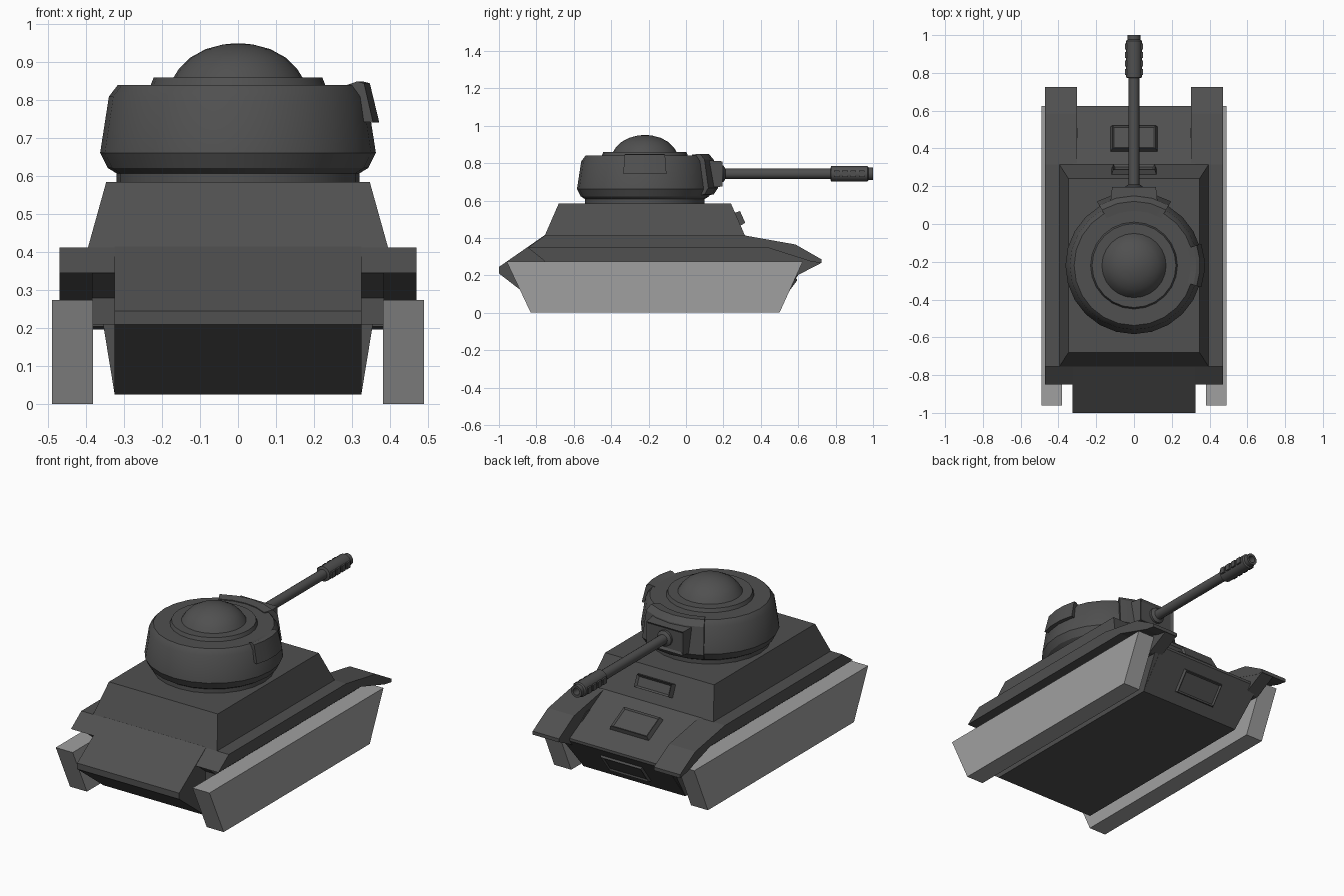
import bpy, bmesh
from math import radians, cos, sin, atan2
from mathutils import Matrix, Vector

if "Cube" in bpy.data.objects:
    bpy.data.objects.remove(bpy.data.objects["Cube"])


def material(name, v):
    m = bpy.data.materials.new(name)
    m.diffuse_color = (v, v, v, 1)
    m.use_nodes = True
    m.node_tree.nodes["Principled BSDF"].inputs["Base Color"].default_value = m.diffuse_color
    return m


DARK = material("dark_grey", 0.08)
LIGHT = material("light_grey", 0.35)


def finish(bm, name, mat=DARK, smooth=False):
    bmesh.ops.recalc_face_normals(bm, faces=bm.faces)
    me = bpy.data.meshes.new(name)
    bm.to_mesh(me)
    bm.free()
    ob = bpy.data.objects.new(name, me)
    bpy.context.collection.objects.link(ob)
    me.materials.append(mat)
    if smooth:
        bpy.context.view_layer.objects.active = ob
        ob.select_set(True)
        bpy.ops.object.shade_smooth_by_angle(angle=radians(30))
        ob.select_set(False)
    return ob


def prism(name, profile, x0, x1, mat=DARK, mirror=False):
    """Extrude a (y, z) side profile from x0 to x1."""
    bm = bmesh.new()
    f = bm.faces.new([bm.verts.new((x0, y, z)) for y, z in profile])
    r = bmesh.ops.extrude_face_region(bm, geom=[f])
    vs = [v for v in r["geom"] if isinstance(v, bmesh.types.BMVert)]
    bmesh.ops.translate(bm, verts=vs, vec=(x1 - x0, 0, 0))
    ob = finish(bm, name, mat)
    if mirror:
        ob.modifiers.new("mirror", 'MIRROR')
    return ob


def frustum(name, bottom, top):
    """Each end is (half width, y back, y front, z)."""
    bm = bmesh.new()
    rings = [[bm.verts.new(p) for p in
              ((-w, a, z), (w, a, z), (w, b, z), (-w, b, z))]
             for w, a, b, z in (bottom, top)]
    lo, hi = rings
    bm.faces.new(lo)
    bm.faces.new(hi)
    for i in range(4):
        j = (i + 1) % 4
        bm.faces.new((lo[i], lo[j], hi[j], hi[i]))
    return finish(bm, name)


def revolve(name, profile, segs, centre, along_y=False):
    """Full lathe of (radius, height) points, ends capped."""
    bm = bmesh.new()
    rings = []
    for r, h in profile:
        rings.append([bm.verts.new((r * cos(radians(360 * i / segs)),
                                    r * sin(radians(360 * i / segs)), h))
                      for i in range(segs)])
    for a, b in zip(rings, rings[1:]):
        for i in range(segs):
            j = (i + 1) % segs
            bm.faces.new((a[i], a[j], b[j], b[i]))
    bm.faces.new(rings[0])
    bm.faces.new(rings[-1])
    if along_y:
        bm.transform(Matrix.Rotation(radians(-90), 4, 'X'))
    bm.transform(Matrix.Translation(centre))
    return finish(bm, name, smooth=True)


def arc_block(name, section, mid, half, steps):
    """Sweep a closed (radius, z) section around the turret axis."""
    bm = bmesh.new()
    rows = []
    for k in range(steps + 1):
        a = radians(mid - half + 2 * half * k / steps)
        rows.append([bm.verts.new((r * cos(a), TY + r * sin(a), z))
                     for r, z in section])
    n = len(section)
    for p, q in zip(rows, rows[1:]):
        for i in range(n):
            j = (i + 1) % n
            bm.faces.new((p[i], p[j], q[j], q[i]))
    bm.faces.new(rows[0])
    bm.faces.new(rows[-1])
    return finish(bm, name, smooth=True)


def plate(name, centre, size, tilt, taper=0.85, inset=0.0, depth=0.0):
    """Tapered plate with an optional recessed panel in its outer face."""
    bm = bmesh.new()
    bmesh.ops.create_cube(bm, size=1)
    for v in bm.verts:
        s = taper if v.co.z > 0 else 1
        v.co = Vector((v.co.x * size[0] * s, v.co.y * size[1] * s, v.co.z * size[2]))
    if inset:
        bm.normal_update()
        top = max(bm.faces, key=lambda f: f.calc_center_median().z)
        bmesh.ops.inset_region(bm, faces=[top], thickness=inset, depth=-depth)
    bm.transform(Matrix.Translation(centre) @ Matrix.Rotation(radians(tilt), 4, 'X'))
    return finish(bm, name)


# Tracks
prism("tracks", [(-.96, .275), (.625, .275), (.50, 0), (-.83, 0)], .382, .49, LIGHT, True)

# Hull core, lower hull and sponsons
prism("hull_core", [(-1, .245), (-.755, .415), (.315, .415), (.625, .25), (.625, .235),
                    (.47, .025), (-.76, .025), (-1, .21)], -.325, .325)
frustum("lower_hull", (.325, -.75, .47, .027), (.355, -.75, .605, .21))
prism("sponsons", [(-.845, .348), (-.76, .28), (-.76, .21), (.57, .21), (.57, .26), (.48, .348)],
      .30, .385, mirror=True)

# Fenders and the deeper inner mudguards at the nose
prism("fenders", [(-.755, .413), (.315, .413), (.585, .365), (.725, .285), (.725, .265),
                  (.665, .275), (.445, .345), (-.85, .345)], .303, .47, mirror=True)
prism("mudguards", [(.445, .345), (.70, .29), (.723, .266), (.59, .197), (.45, .205)],
      .304, .383, mirror=True)

# Superstructure
frustum("superstructure", (.395, -.755, .315, .413), (.347, -.68, .24, .585))

# Glacis hatch, vision slit and belly panel
plate("glacis_hatch", (0, .452, .347), (.26, .155, .04), -28, .88, .012, .008)
plate("vision_slit", (0, .287, .505), (.24, .075, .035), -66, .92, .014, .012)
plate("belly_panel", (0, .55, .13), (.28, .14, .02), -126.4, .9, .012, .008)

# Turret
TY = -.22
revolve("turret", [(.32, .57), (.32, .608), (.343, .622), (.363, .662), (.34, .81), (.317, .84),
                   (.23, .84), (.222, .86), (.17, .86), (.155, .884), (.127, .912),
                   (.085, .935), (.04, .947), (.012, .95)], 24, (0, TY, 0))

# Turret side hatch
arc_block("side_hatch", [(.31, .745), (.374, .742), (.349, .845), (.33, .85), (.30, .84)], 0, 18, 3)

# Turret front armour, mantlet and its frame
arc_block("front_armour", [(.30, .625), (.368, .632), (.392, .668), (.368, .82), (.34, .85), (.29, .845)],
          90, 30, 4)
plate("mantlet", (0, .155, .742), (.25, .08, .145)[0:1] + (.145, .08), -90, .93, .018, .008)

# Gun barrel with muzzle brake
revolve("gun_barrel", [(.045, .15), (.045, .20), (.028, .21), (.028, .772), (.042, .776),
                       (.042, .97), (.034, .976), (.034, 1.0), (.02, 1.0), (.02, .95)],
        16, (0, 0, .743), True)
for i in range(4):
    for s in (-1, 1):
        bm = bmesh.new()
        bmesh.ops.create_cube(bm, size=1, matrix=Matrix.Translation((s * .037, .805 + .045 * i, .743))
                              @ Matrix.Diagonal((.022, .03, .035, 1)))
        finish(bm, "muzzle_vent")
